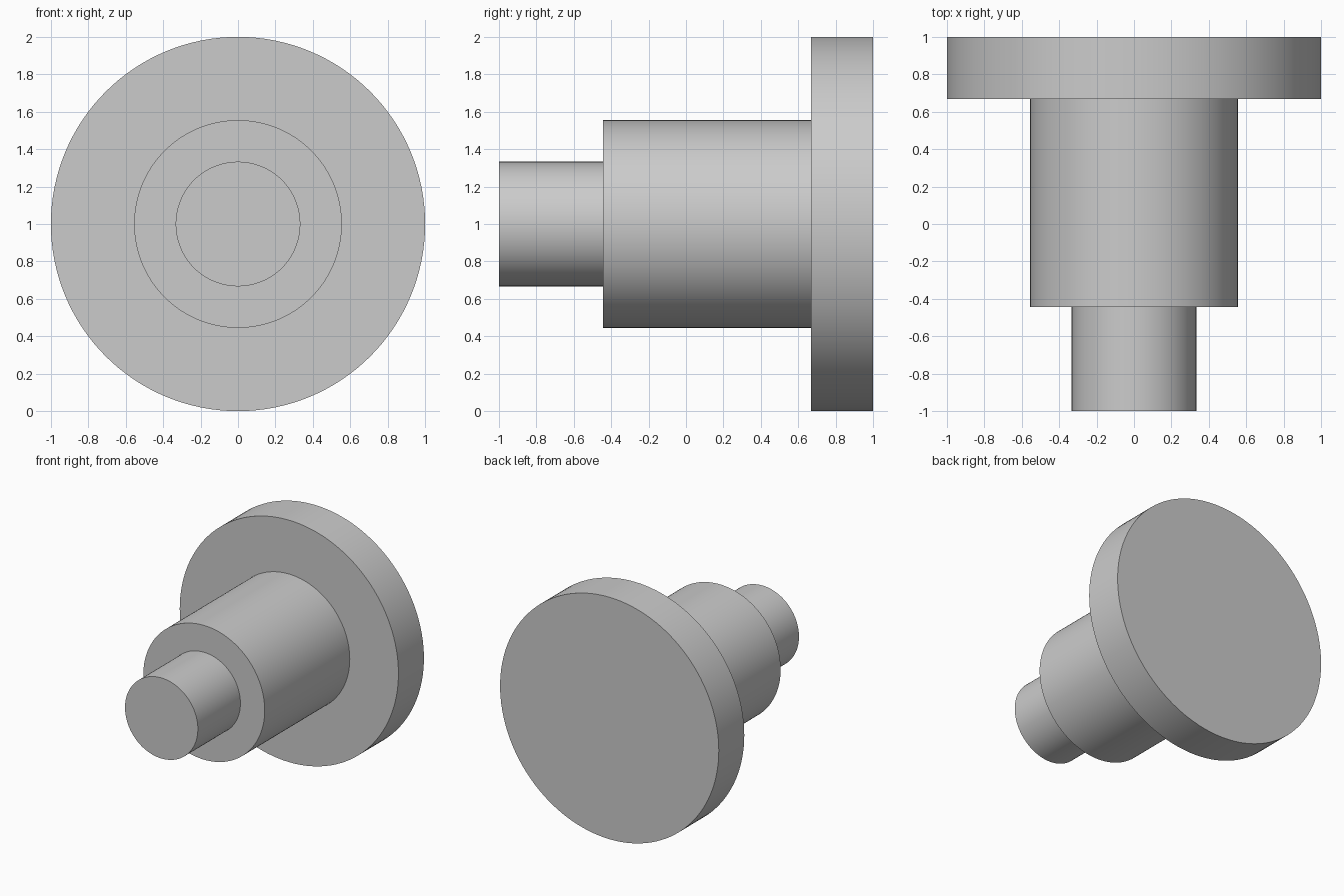
import bpy
import bmesh
from math import pi, radians
from mathutils import Matrix, Vector

SEGMENTS = 128
AXIS_HEIGHT = 1.0

cube = bpy.data.objects.get("Cube")
if cube:
    bpy.data.objects.remove(cube, do_unlink=True)

grey = bpy.data.materials.new("plain_grey")
grey.use_nodes = True
colour = (0.6, 0.6, 0.6, 1.0)
grey.diffuse_color = colour
grey.node_tree.nodes["Principled BSDF"].inputs["Base Color"].default_value = colour

# Stepped profile as (radius, y), from the pin tip to the back of the flange
profile = [
    (0, -1), (0.333, -1),            # pin tip
    (0.333, -0.444), (0.555, -0.444),  # shoulder of the barrel
    (0.555, 0.667), (1, 0.667),      # front of the flange
    (1, 1), (0, 1),                  # back of the flange
]

# Turn the profile around the y axis into one closed solid
bm = bmesh.new()
verts = [bm.verts.new((r, y, 0)) for r, y in profile]
edges = [bm.edges.new(pair) for pair in zip(verts, verts[1:])]
bmesh.ops.spin(bm, geom=verts + edges, cent=(0, 0, 0), axis=(0, 1, 0),
               angle=2 * pi, steps=SEGMENTS)
bmesh.ops.remove_doubles(bm, verts=bm.verts, dist=0.0001)
bmesh.ops.recalc_face_normals(bm, faces=bm.faces)
bmesh.ops.transform(bm, matrix=Matrix.Translation(Vector((0, 0, AXIS_HEIGHT))),
                    verts=bm.verts)

mesh = bpy.data.meshes.new("stepped_shaft_with_flange")
bm.to_mesh(mesh)
bm.free()
mesh.materials.append(grey)
shaft = bpy.data.objects.new("stepped_shaft_with_flange", mesh)
bpy.context.collection.objects.link(shaft)

# Smooth round walls, sharp steps
bpy.ops.object.select_all(action="DESELECT")
shaft.select_set(True)
bpy.context.view_layer.objects.active = shaft
bpy.ops.object.shade_smooth_by_angle(angle=radians(30))
